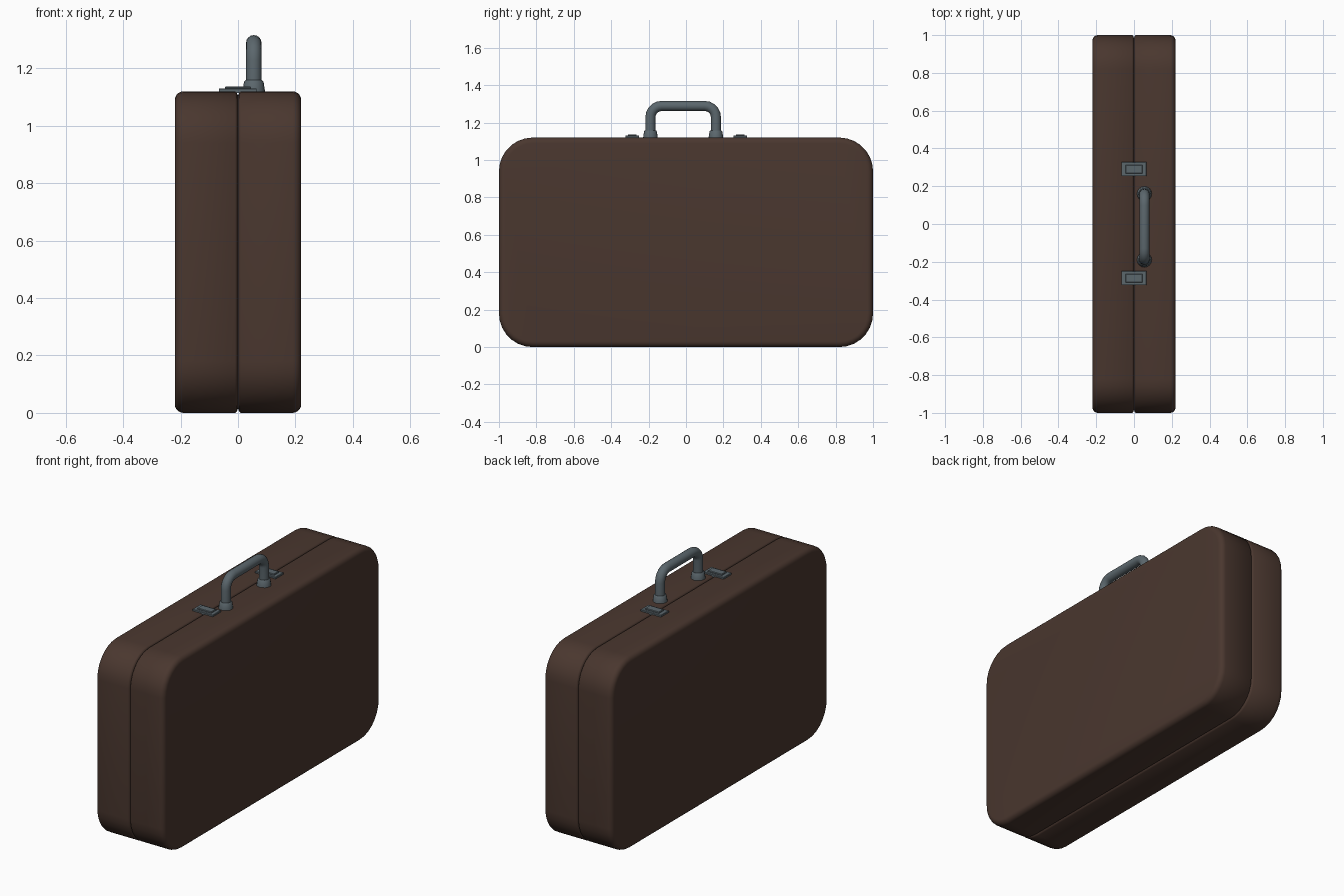
import bpy, bmesh, math
from mathutils import Vector

if "Cube" in bpy.data.objects:
    bpy.data.objects.remove(bpy.data.objects["Cube"])


def material(name, color):
    m = bpy.data.materials.new(name)
    m.diffuse_color = (*color, 1)
    m.use_nodes = True
    m.node_tree.nodes["Principled BSDF"].inputs["Base Color"].default_value = m.diffuse_color
    return m


BROWN = material("brown leather", (0.068, 0.038, 0.028))
STEEL = material("blue grey metal", (0.105, 0.135, 0.152))


def finish(name, bm, mat, angle=35):
    bmesh.ops.recalc_face_normals(bm, faces=bm.faces)
    me = bpy.data.meshes.new(name)
    bm.to_mesh(me)
    bm.free()
    me.materials.append(mat)
    ob = bpy.data.objects.new(name, me)
    bpy.context.collection.objects.link(ob)
    bpy.ops.object.select_all(action='DESELECT')
    ob.select_set(True)
    bpy.context.view_layer.objects.active = ob
    bpy.ops.object.shade_smooth_by_angle(angle=math.radians(angle))
    return ob


def loft(bm, rings):
    """Skin a list of closed point rings and cap both ends."""
    loops = [[bm.verts.new(p) for p in r] for r in rings]
    n = len(loops[0])
    for a, b in zip(loops, loops[1:]):
        for i in range(n):
            j = (i + 1) % n
            bm.faces.new((a[i], a[j], b[j], b[i]))
    bm.faces.new(loops[0])
    bm.faces.new(loops[-1])


def rounded_ring(x, inset, seg=7):
    """Rounded rectangle outline of the case in the YZ plane."""
    r, hy, hz = 0.18, 0.82, 0.38
    pts = []
    for k, (sy, sz) in enumerate(((1, 1), (-1, 1), (-1, -1), (1, -1))):
        for i in range(seg + 1):
            a = (k + i / seg) * math.pi / 2
            pts.append((x, sy * hy + (r - inset) * math.cos(a),
                        0.56 + sz * hz + (r - inset) * math.sin(a)))
    return pts


# case halves, with a fine groove where they meet
for side, name in ((-1, "left_case_half"), (1, "right_case_half")):
    prof = [(0.0005, 0.014), (0.004, 0.005), (0.010, 0.0)]
    R = 0.03
    for i in range(6):
        a = i / 5 * math.pi / 2
        prof.append((0.22 - R + R * math.sin(a), R - R * math.cos(a)))
    bm = bmesh.new()
    loft(bm, [rounded_ring(side * x, d) for x, d in prof])
    finish(name, bm, BROWN, 40)

# carrying handle: round tube along an arch
HX, Y0, Y1, TOP, BEND = 0.055, -0.19, 0.16, 1.289, 0.06
path = [(Y0, 1.12, 0)]
for cy, start in ((Y0 + BEND, 0), (Y1 - BEND, 1)):
    for i in range(6):
        t = (start + i / 5) * math.pi / 2
        path.append((cy - BEND * math.cos(t), TOP - BEND + BEND * math.sin(t), t))
path.append((Y1, 1.12, math.pi))
rings = []
for y, z, t in path:
    out = Vector((0, -math.cos(t), math.sin(t)))
    rings.append([Vector((HX, y, z)) + 0.027 * (math.cos(a) * out + math.sin(a) * Vector((1, 0, 0)))
                  for a in (2 * math.pi * k / 16 for k in range(16))])
bm = bmesh.new()
loft(bm, rings)
finish("handle", bm, STEEL, 40)

# tapered collars at the handle feet
for y, name in ((Y0, "handle_collar_near"), (Y1, "handle_collar_far")):
    bm = bmesh.new()
    loft(bm, [[(HX + r * math.cos(a), y + r * math.sin(a), z)
               for a in (2 * math.pi * k / 16 for k in range(16))]
              for r, z in ((0.040, 1.115), (0.038, 1.128), (0.034, 1.153), (0.029, 1.159))])
    finish(name, bm, STEEL)


def plate(bm, x0, x1, y, half, z0, z1, taper):
    loft(bm, [[(x0 + d, y - half + d, z), (x1 - d, y - half + d, z),
               (x1 - d, y + half - d, z), (x0 + d, y + half - d, z)]
              for d, z in ((0, z0), (0, z1 - taper), (taper, z1))])


# latches: base plate spanning the seam with a raised clasp
for y, name in ((-0.287, "latch_near"), (0.29, "latch_far")):
    bm = bmesh.new()
    plate(bm, -0.067, 0.065, y, 0.037, 1.115, 1.130, 0.002)
    plate(bm, -0.045, 0.045, y, 0.023, 1.126, 1.137, 0.003)
    finish(name, bm, STEEL, 25)
